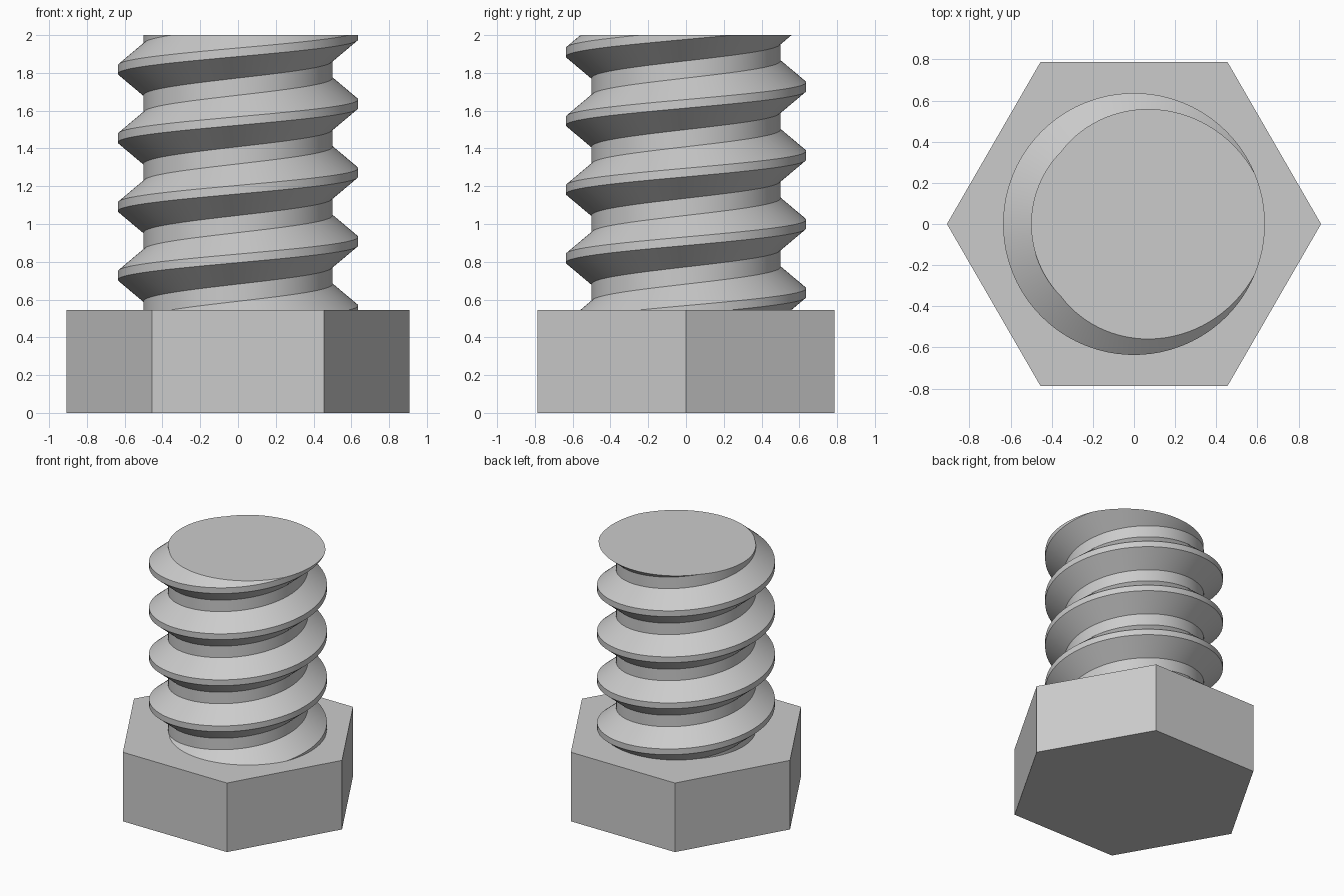
import bpy, bmesh, math
from mathutils import Matrix, Vector

cube = bpy.data.objects.get("Cube")
if cube:
    bpy.data.objects.remove(cube, do_unlink=True)

UNIT = 2 / 11
HEAD_RADIUS, HEAD_HEIGHT = 5 * UNIT, 3 * UNIT
ROOT, CREST = 2.75 * UNIT, 3.5 * UNIT
PITCH, TOP = 2 * UNIT, 2.0
STEPS, TURNS = 96, 7

steel = bpy.data.materials.new("grey steel")
steel.use_nodes = True
colour = (0.6, 0.6, 0.6, 1)
steel.diffuse_color = colour
steel.node_tree.nodes["Principled BSDF"].inputs["Base Color"].default_value = colour


def make_object(name, bm):
    bmesh.ops.recalc_face_normals(bm, faces=bm.faces)
    mesh = bpy.data.meshes.new(name)
    bm.to_mesh(mesh)
    bm.free()
    obj = bpy.data.objects.new(name, mesh)
    bpy.context.collection.objects.link(obj)
    mesh.materials.append(steel)
    return obj


# Hexagonal head with corners on the x axis
bm = bmesh.new()
bmesh.ops.create_cone(
    bm, cap_ends=True, segments=6, radius1=HEAD_RADIUS, radius2=HEAD_RADIUS,
    depth=HEAD_HEIGHT,
    matrix=Matrix.Translation((0, 0, HEAD_HEIGHT / 2)) @ Matrix.Rotation(math.radians(30), 4, "Z"))
make_object("hex_head", bm)

# Threaded shank: one tooth profile swept along a right-handed helix
bm = bmesh.new()
start = HEAD_HEIGHT - 2 * PITCH
tooth = [(ROOT, -3 / 8), (CREST, -1 / 16), (CREST, 1 / 16), (ROOT, 3 / 8), (ROOT, 5 / 8)]
verts = [bm.verts.new((r, 0, start + h * PITCH)) for r, h in tooth]
edges = [bm.edges.new(pair) for pair in zip(verts, verts[1:])]
bmesh.ops.spin(bm, geom=verts + edges, cent=(0, 0, 0), axis=(0, 0, 1),
               dvec=(0, 0, PITCH / STEPS), angle=math.tau * TURNS, steps=STEPS * TURNS)
bmesh.ops.remove_doubles(bm, verts=bm.verts, dist=0.0005)

# Trim the sweep flat at the head and at the tip, and cap both cuts
for height, side in ((HEAD_HEIGHT, -1), (TOP, 1)):
    cut = bmesh.ops.bisect_plane(
        bm, geom=bm.verts[:] + bm.edges[:] + bm.faces[:], dist=0.00001,
        plane_co=(0, 0, height), plane_no=Vector((0, 0, side)), clear_outer=True)
    rim = [e for e in cut["geom_cut"] if isinstance(e, bmesh.types.BMEdge)]
    bmesh.ops.contextual_create(bm, geom=rim)
shank = make_object("threaded_shank", bm)

bpy.ops.object.select_all(action="DESELECT")
shank.select_set(True)
bpy.context.view_layer.objects.active = shank
bpy.ops.object.shade_smooth_by_angle(angle=math.radians(28))
